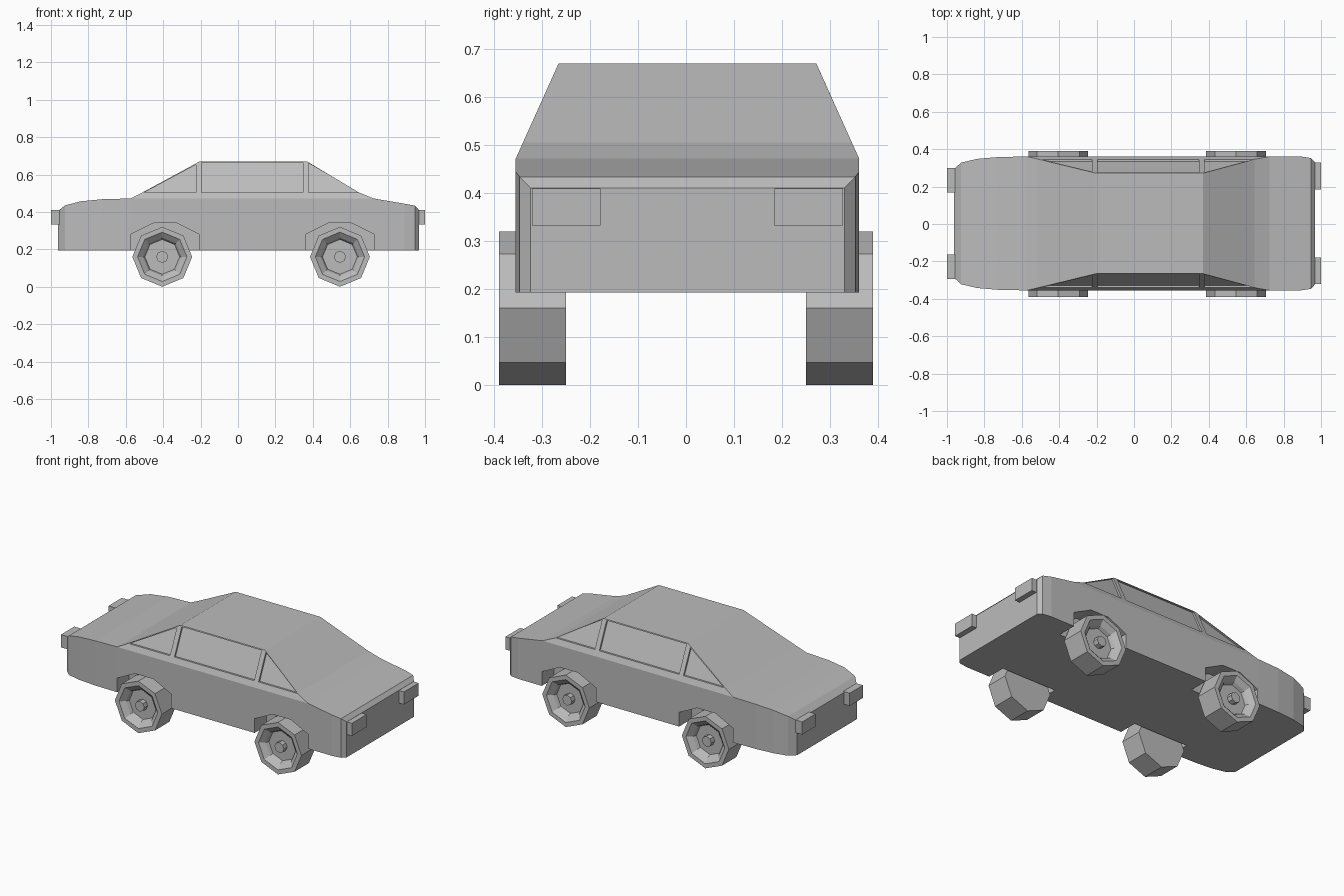
import bpy, bmesh, math
from mathutils import Matrix

if "Cube" in bpy.data.objects:
    bpy.data.objects.remove(bpy.data.objects["Cube"], do_unlink=True)

grey = bpy.data.materials.new("plain grey")
grey.use_nodes = True
grey.diffuse_color = (0.5, 0.5, 0.5, 1)
grey.node_tree.nodes["Principled BSDF"].inputs["Base Color"].default_value = (0.5, 0.5, 0.5, 1)

FLOOR, BELT, ROOF = 0.193, 0.472, 0.67
WIDE, SLANT, MID = 0.358, 0.45, 0.003


def finish(name, bm):
    bmesh.ops.recalc_face_normals(bm, faces=bm.faces)
    mesh = bpy.data.meshes.new(name)
    bm.to_mesh(mesh)
    bm.free()
    mesh.materials.append(grey)
    obj = bpy.data.objects.new(name, mesh)
    bpy.context.collection.objects.link(obj)
    return obj


def skin(bm, rings, closed=False):
    """Join rings of points with quads and cap the two ends."""
    loops = [[bm.verts.new(p) for p in ring] for ring in rings]
    for a, b in zip(loops, loops[1:]):
        for i in range(len(a)):
            j = (i + 1) % len(a)
            bm.faces.new((a[i], a[j], b[j], b[i]))
    bm.faces.new(loops[0])
    bm.faces.new(loops[-1])


def cabin_side(z):
    return WIDE - (z - BELT) * SLANT


# Body shell: sections along the length, each (x, top height, half width)
stations = [(-0.962, 0.405, 0.29), (-0.925, 0.435, 0.325), (-0.84, 0.457, 0.345),
            (-0.725, 0.468, 0.355), (-0.575, BELT, WIDE), (-0.515, 0.502, WIDE),
            (-0.205, ROOF, WIDE), (0.37, ROOF, WIDE), (0.645, 0.505, WIDE),
            (0.725, BELT, WIDE), (0.89, 0.444, WIDE), (0.945, 0.434, 0.35),
            (0.967, 0.411, 0.327)]
sections = []
for x, top, w in stations:
    belt = min(top, BELT)
    t = cabin_side(top) if top > BELT else w
    sections.append([(x, MID + y, z) for y, z in
                     ((-w, FLOOR), (w, FLOOR), (w, belt), (t, top), (-t, top), (-w, belt))])
bm = bmesh.new()
skin(bm, sections)
bmesh.ops.remove_doubles(bm, verts=bm.verts, dist=0.0005)
body = finish("car_body", bm)

# Cutter for the wheel arches and the sunken side windows
windows = [[(-0.5, 0.505), (-0.225, 0.505), (-0.225, 0.652)],
           [(-0.195, 0.505), (0.348, 0.505), (0.348, 0.664), (-0.195, 0.664)],
           [(0.378, 0.505), (0.645, 0.505), (0.378, 0.66)]]
bm = bmesh.new()
for side in (-1, 1):
    for pane in windows:
        skin(bm, [[(x, MID + side * (cabin_side(z) + d), z) for x, z in pane]
                  for d in (-0.012, 0.05)])
    for cx in (-0.39, 0.545):
        arch = [(-0.184, 0.1), (-0.184, 0.28), (-0.062, 0.34),
                (0.062, 0.34), (0.184, 0.28), (0.184, 0.1)]
        skin(bm, [[(cx + x, side * y, z) for x, z in arch] for y in (0.24, 0.45)])
cutter = finish("opening_cutter", bm)
cutter.hide_render = True
cut = body.modifiers.new("openings", "BOOLEAN")
cut.operation, cut.solver, cut.object = "DIFFERENCE", "EXACT", cutter
bpy.context.view_layer.objects.active = body
bpy.ops.object.modifier_apply(modifier=cut.name)
bpy.data.objects.remove(cutter, do_unlink=True)

# Eight-sided wheels with a dished rim and a raised hub: (radius, distance out)
rim = [(0.16, 0.25), (0.16, 0.39), (0.132, 0.39), (0.102, 0.365),
       (0.093, 0.345), (0.032, 0.345), (0.032, 0.378)]
for end, cx in (("rear", -0.405), ("front", 0.545)):
    for label, side in (("right", -1), ("left", 1)):
        bm = bmesh.new()
        skin(bm, [[(cx + r * math.sin(k * math.pi / 4), side * y,
                    0.16 + r * math.cos(k * math.pi / 4)) for k in range(8)]
                  for r, y in rim])
        finish(f"{end}_{label}_wheel", bm)

# Lamps at both ends
for end, cx, cy in (("rear", -0.975, 0.231), ("front", 0.975, 0.253)):
    for label, side in (("right", -1), ("left", 1)):
        bm = bmesh.new()
        bmesh.ops.create_cube(bm, size=1, matrix=Matrix.Translation((cx, MID + side * cy, 0.371))
                              @ Matrix.Diagonal((0.05, 0.143 if cx > 0 else 0.13, 0.078, 1)))
        finish(f"{end}_{label}_lamp", bm)
